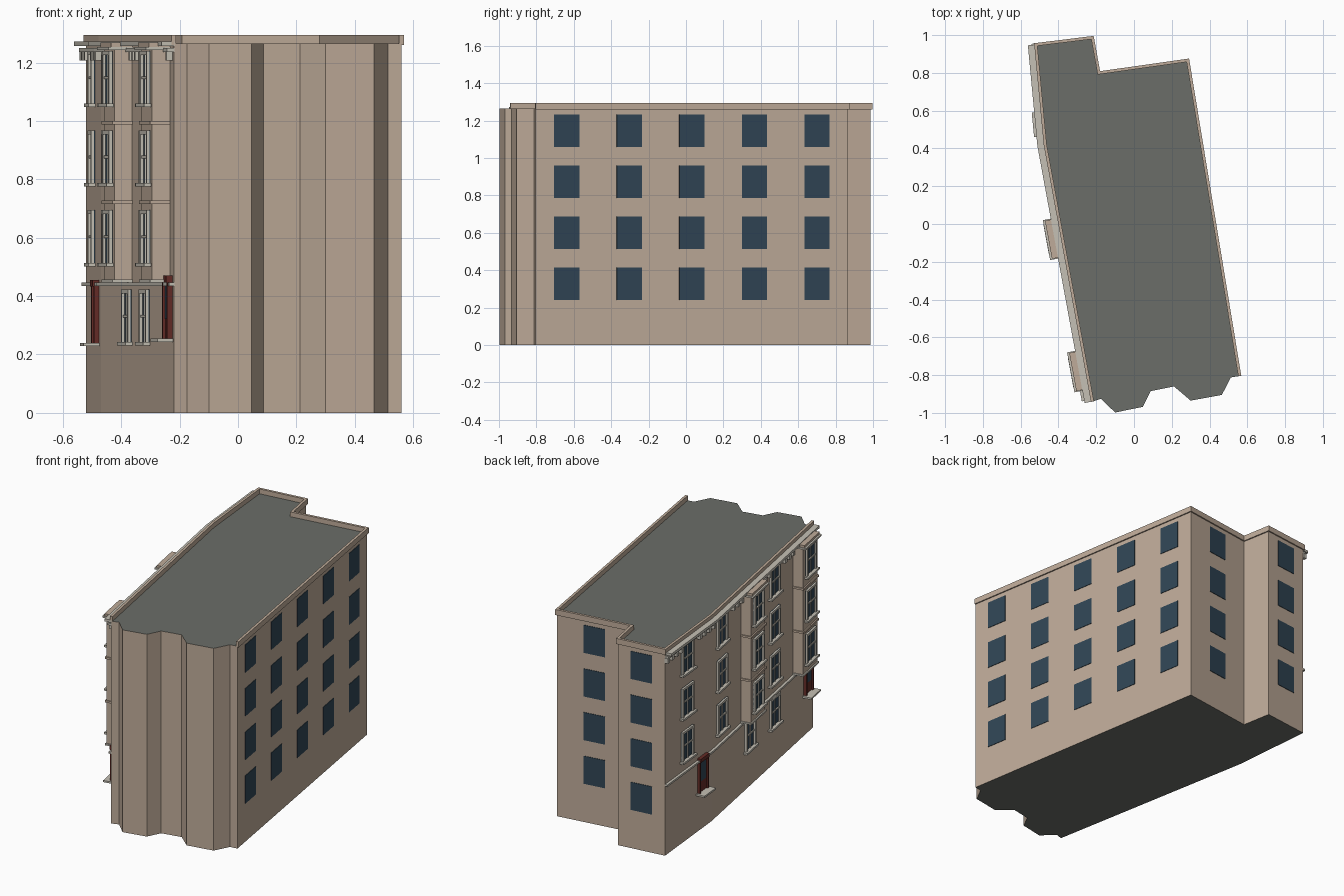
import bpy, bmesh
from mathutils import Vector as V

if "Cube" in bpy.data.objects:
    bpy.data.objects.remove(bpy.data.objects["Cube"])


def material(name, rgb):
    m = bpy.data.materials.new(name)
    m.diffuse_color = (*rgb, 1)
    m.use_nodes = True
    m.node_tree.nodes["Principled BSDF"].inputs["Base Color"].default_value = m.diffuse_color
    return m


WALL = material("tan_wall", (0.52, 0.41, 0.32))
ROOF = material("grey_roof", (0.145, 0.155, 0.14))
GLASS = material("dark_glass", (0.03, 0.06, 0.09))
TRIM = material("pale_trim", (0.56, 0.53, 0.46))
RED = material("red_door", (0.13, 0.025, 0.02))

# Footprint, clockwise: street facade, stepped back, right side, bowed front
P = [V(p) for p in [
    (-0.22, -0.94), (-0.47, 0.42), (-0.52, 0.95), (-0.22, 0.987), (-0.186, 0.80),
    (0.285, 0.867), (0.56, -0.805), (0.513, -0.812), (0.465, -0.905), (0.30, -0.935),
    (0.212, -0.86), (0.088, -0.885), (0.047, -0.968), (-0.10, -0.998), (-0.175, -0.925)]]
TOP = 1.265
parts = {}


def part(name, mat):
    if name not in parts:
        parts[name] = (bmesh.new(), [mat])
    return parts[name][0]


def prism(bm, pts, z0, z1):
    lo = [bm.verts.new((p[0], p[1], z0)) for p in pts]
    hi = [bm.verts.new((p[0], p[1], z1)) for p in pts]
    caps = [bm.faces.new(lo), bm.faces.new(hi)]
    n = len(pts)
    for i in range(n):
        j = (i + 1) % n
        bm.faces.new((lo[i], lo[j], hi[j], hi[i]))
    return caps


def left(d):
    return V((-d.y, d.x)).normalized()


def offset(path, d):
    out = []
    for i, p in enumerate(path):
        ns = []
        if i > 0:
            ns.append(left(p - path[i - 1]))
        if i < len(path) - 1:
            ns.append(left(path[i + 1] - p))
        n = sum(ns, V((0, 0))).normalized()
        out.append(p + n * (d / n.dot(ns[0])))
    return out


def strip(name, mat, path, d0, d1, z0, z1):
    # mitred moulding following a wall path
    a, b = offset(path, d0), offset(path, d1)
    bm = part(name, mat)
    for i in range(len(path) - 1):
        prism(bm, [a[i], a[i + 1], b[i + 1], b[i]], z0, z1)


def box(name, mat, wall, s, w, o0, o1, z0, z1):
    # box on wall: s = distance along it, o0..o1 = distance outward
    a, b = wall
    u = (b - a).normalized()
    n = left(u)
    c = a + u * s
    prism(part(name, mat), [c + u * x + n * o for x, o in
          ((-w / 2, o0), (w / 2, o0), (w / 2, o1), (-w / 2, o1))], z0, z1)


# Main body with grey roof and underside
body = part("building_body", WALL)
parts["building_body"][1].append(ROOF)
for f in prism(body, P, 0, TOP):
    f.material_index = 1

# Parapet around every side but the bowed front
strip("parapet", WALL, P[:7], -0.008, 0.008, 1.26, 1.295)

# Plain windows on the right side and the back
floors = [0.24 + 0.273 * k for k in range(4)]
for i, count in ((5, 5), (2, 1), (4, 1)):
    wall = (P[i], P[i + 1])
    length = (P[i + 1] - P[i]).length
    for k in range(count):
        for z in floors:
            box("plain_windows", GLASS, wall, length * (k + 0.5) / count, 0.136,
                -0.004, 0.003, z, z + 0.174)

# Street facade: positions given by y
SOUTH, NORTH = (P[0], P[1]), (P[1], P[2])


def along(y):
    wall = NORTH if y > P[1].y else SOUTH
    a, b = wall
    return wall, (y - a.y) / (b - a).normalized().y


def sash_window(y, z, off=0.0):
    wall, s = along(y)
    h, w = 0.185, 0.13

    def add(name, mat, ds, ww, o0, o1, z0, z1):
        box(name, mat, wall, s + ds, ww, off + o0, off + o1, z + z0, z + z1)
    add("sash_glass", GLASS, 0, w, -0.002, 0.003, 0, h)
    for side in (-1, 1):
        add("window_frames", TRIM, side * (w / 2 - 0.007), 0.014, 0, 0.013, 0, h)
    add("window_frames", TRIM, 0, w, 0, 0.013, h - 0.014, h)
    add("window_frames", TRIM, 0, 0.007, 0, 0.008, 0, h)
    add("window_frames", TRIM, 0, w, 0, 0.009, h * 0.48, h * 0.48 + 0.009)
    add("window_sills", TRIM, 0, w + 0.03, 0, 0.024, -0.008, 0.004)


BAYS = (-0.07, -0.77)
FLAT = (0.70, 0.286, -0.42)
for z in (0.51, 0.783, 1.055):
    for y in FLAT:
        sash_window(y, z)
    for y in BAYS:
        sash_window(y, z, 0.062)
for y in (-0.09, -0.42):
    sash_window(y, 0.238)

# Square bays with floor bands and a cornice cap
for y in BAYS:
    wall, s = along(y)
    box("bay_walls", WALL, wall, s, 0.195, -0.01, 0.062, 0.455, 1.262)
    for z in (0.715, 0.987):
        box("bay_bands", WALL, wall, s, 0.21, 0, 0.07, z, z + 0.012)
    box("bay_base", TRIM, wall, s, 0.21, 0, 0.07, 0.447, 0.457)
    box("bay_cornices", TRIM, wall, s, 0.215, 0, 0.085, 1.243, 1.254)
    box("bay_caps", WALL, wall, s, 0.205, 0, 0.074, 1.254, 1.268)

# Belt course and main cornice
FACADE = P[:3]
strip("belt_course", TRIM, FACADE, -0.002, 0.016, 0.434, 0.446)
strip("cornice_lower", TRIM, FACADE, -0.002, 0.024, 1.237, 1.25)
strip("cornice_upper", TRIM, FACADE, -0.002, 0.042, 1.256, 1.272)

# Cornice brackets between the windows and bays
for k in range(36):
    y = -0.91 + 0.053 * k
    if all(abs(y - c) > 0.085 for c in FLAT) and all(abs(y - c) > 0.11 for c in BAYS):
        wall, s = along(y)
        box("cornice_brackets", TRIM, wall, s, 0.022, 0, 0.022, 1.207, 1.238)

# Entrance doors with stone steps
for y, z in ((0.53, 0.238), (-0.865, 0.252)):
    wall, s = along(y)
    box("doors", RED, wall, s, 0.085, 0, 0.008, z, z + 0.20)
    for side in (-1, 1):
        box("door_frames", RED, wall, s + side * 0.044, 0.012, 0, 0.018, z, z + 0.20)
    box("door_frames", RED, wall, s, 0.10, 0, 0.022, z + 0.195, z + 0.218)
    box("door_glass", GLASS, wall, s, 0.06, 0, 0.011, z + 0.07, z + 0.185)
    box("door_steps", TRIM, wall, s, 0.13, 0, 0.055, z - 0.009, z + 0.002)

# Turn the collected parts into objects
for name, (bm, mats) in parts.items():
    bmesh.ops.recalc_face_normals(bm, faces=bm.faces)
    me = bpy.data.meshes.new(name)
    bm.to_mesh(me)
    bm.free()
    for m in mats:
        me.materials.append(m)
    bpy.context.collection.objects.link(bpy.data.objects.new(name, me))
